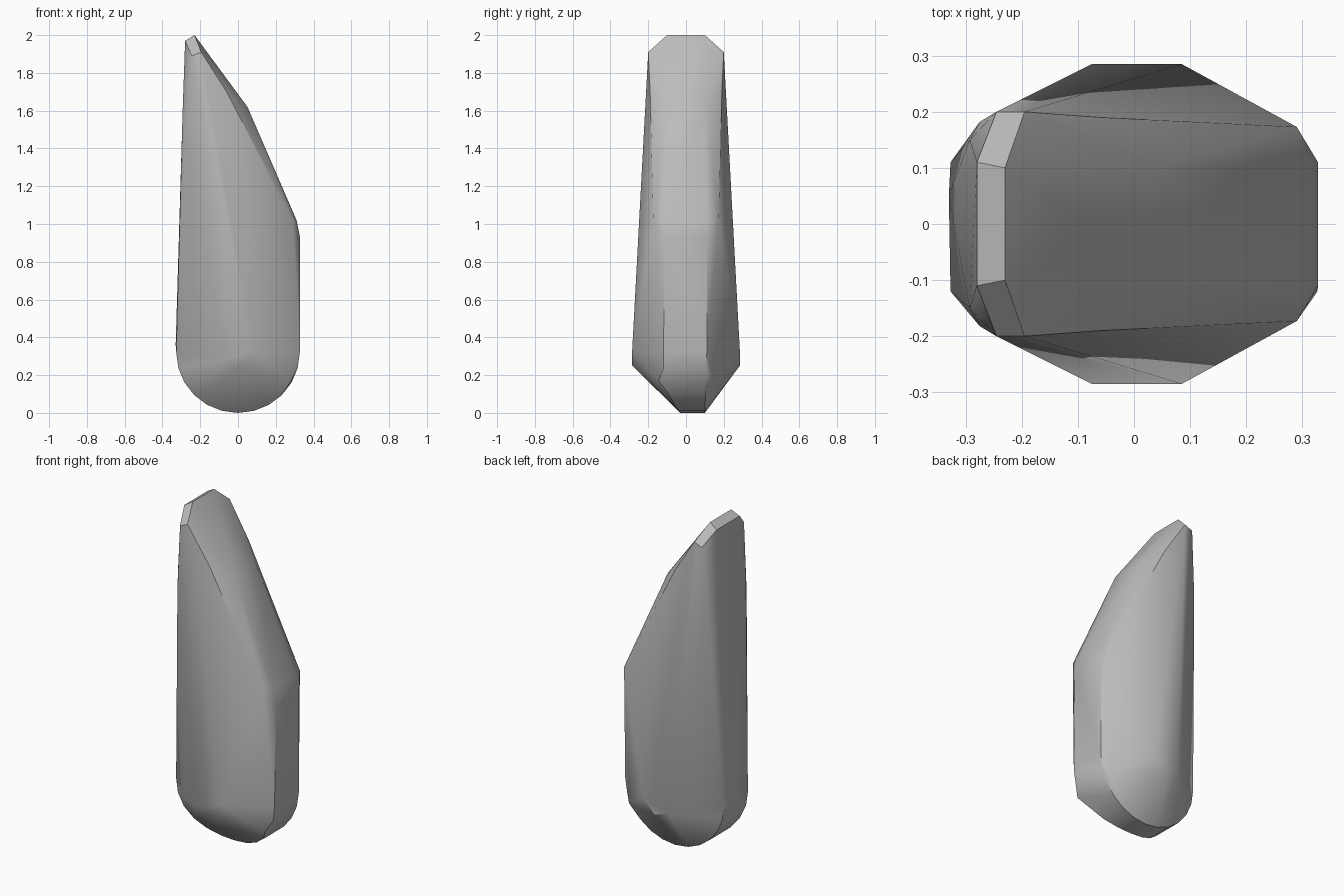
import bpy, bmesh, math

default = bpy.data.objects.get("Cube")
if default:
    bpy.data.objects.remove(default, do_unlink=True)


def make_material(name, rgb):
    mat = bpy.data.materials.new(name)
    mat.use_nodes = True
    colour = (*rgb, 1.0)
    mat.diffuse_color = colour
    mat.node_tree.nodes["Principled BSDF"].inputs["Base Color"].default_value = colour
    return mat


stone_grey = make_material("stone grey", (0.5, 0.5, 0.5))

points = []


def mirrored(x, y, z):
    """Add a corner on the front and on the back."""
    points.extend([(x, -y, z), (x, y, z)])


# Bevelled tip
mirrored(-0.23, 0.10, 2.0)
mirrored(-0.28, 0.11, 1.97)
mirrored(-0.195, 0.20, 1.91)
mirrored(-0.245, 0.20, 1.89)

# Sloping upper side
mirrored(-0.06, 0.19, 1.70)
mirrored(0.05, 0.10, 1.62)
mirrored(0.29, 0.173, 1.02)
mirrored(0.31, 0.11, 1.02)

# Upright sides
mirrored(0.328, 0.11, 0.93)
mirrored(-0.275, 0.182, 1.50)
mirrored(-0.293, 0.15, 1.60)
points.append((-0.33, 0.05, 0.36))

# Bulging front and back
for x, z in ((-0.075, 0.28), (0.01, 0.25), (0.085, 0.33)):
    mirrored(x, 0.285, z)

# Rounded base, narrowing towards the ground
steps = 12
for i in range(steps + 1):
    a = math.pi * i / steps
    drop = math.sin(a)
    x, z = 0.327 * math.cos(a), 0.32 * (1 - drop)
    front = -0.12 + 0.09 * drop ** 3
    points.extend([(x, front, z), (x, 0.11 - 0.01 * drop, z)])
points.extend([(0.28, -0.145, 0.17), (0.28, 0.14, 0.19)])

# Wrap the corners in one faceted skin
bm = bmesh.new()
for p in points:
    bm.verts.new(p)
bmesh.ops.convex_hull(bm, input=bm.verts[:], use_existing_faces=False)
bmesh.ops.delete(bm, geom=[v for v in bm.verts if not v.link_faces], context='VERTS')
bmesh.ops.dissolve_limit(bm, angle_limit=math.radians(1), verts=bm.verts[:], edges=bm.edges[:])
bmesh.ops.recalc_face_normals(bm, faces=bm.faces[:])

mesh = bpy.data.meshes.new("standing_stone")
bm.to_mesh(mesh)
bm.free()
mesh.materials.append(stone_grey)
stone = bpy.data.objects.new("standing_stone", mesh)
bpy.context.collection.objects.link(stone)

# Soft facets with crisp main edges
bpy.ops.object.select_all(action='DESELECT')
stone.select_set(True)
bpy.context.view_layer.objects.active = stone
bpy.ops.object.shade_smooth_by_angle(angle=math.radians(30))
